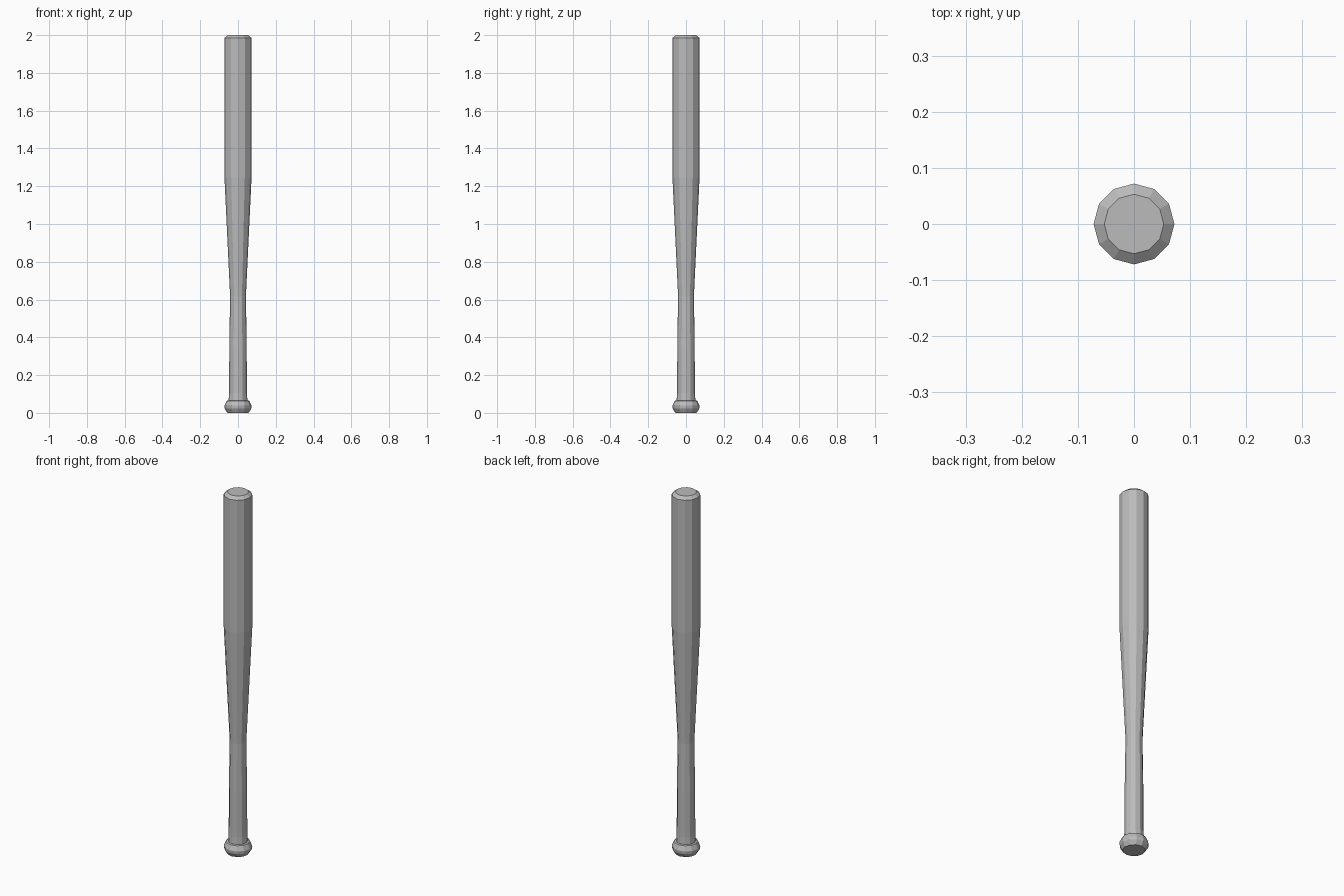
import bpy
import bmesh
from math import cos, sin, tau

SIDES = 12

cube = bpy.data.objects.get("Cube")
if cube:
    bpy.data.objects.remove(cube, do_unlink=True)

# Single plain grey material
grey = bpy.data.materials.new("plain_grey")
grey.use_nodes = True
colour = (0.5, 0.5, 0.5, 1.0)
grey.diffuse_color = colour
grey.node_tree.nodes["Principled BSDF"].inputs["Base Color"].default_value = colour


def lathe(name, profile):
    """Turn a (radius, height) profile into a closed, faceted solid."""
    bm = bmesh.new()
    rings = [[bm.verts.new((r * cos(tau * i / SIDES), r * sin(tau * i / SIDES), z))
              for i in range(SIDES)] for r, z in profile]
    for low, high in zip(rings, rings[1:]):
        for i in range(SIDES):
            j = (i + 1) % SIDES
            bm.faces.new((low[i], low[j], high[j], high[i]))
    bm.faces.new(rings[0][::-1])
    bm.faces.new(rings[-1])
    mesh = bpy.data.meshes.new(name)
    bm.to_mesh(mesh)
    bm.free()
    mesh.materials.append(grey)
    obj = bpy.data.objects.new(name, mesh)
    bpy.context.collection.objects.link(obj)
    return obj


# Knob, flared grip, tapering shaft and barrel with a bevelled end
lathe("bat", [
    (0.056, 0.0), (0.070, 0.022), (0.072, 0.038), (0.060, 0.064),
    (0.050, 0.066), (0.047, 0.105), (0.046, 0.35), (0.042, 0.62),
    (0.072, 1.25), (0.072, 1.985), (0.053, 2.0),
])
